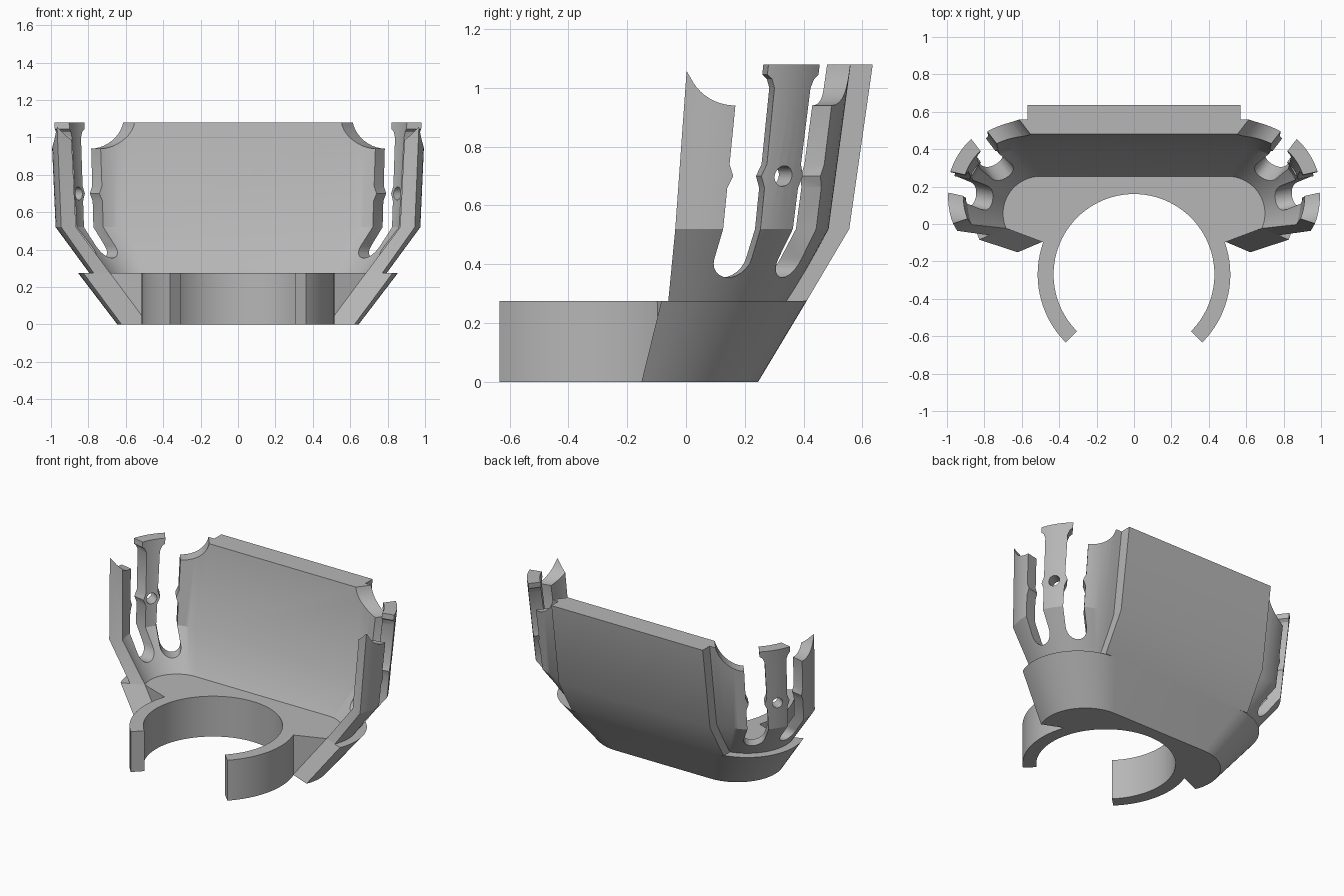
import bpy, bmesh, math
from mathutils import Vector

old = bpy.data.objects.get("Cube")
if old:
    bpy.data.objects.remove(old, do_unlink=True)

grey = bpy.data.materials.new("plain_grey")
grey.use_nodes = True
grey.diffuse_color = (0.47, 0.47, 0.47, 1)
grey.node_tree.nodes["Principled BSDF"].inputs["Base Color"].default_value = grey.diffuse_color

HEIGHT, FLOOR, BEND = 1.08, 0.275, 0.52
TIP = math.radians(-23)
RING_Y = -0.27
# Corner arc centre at each height: z, x, y
CENTRES = [(0, 0.36, -0.04), (FLOOR, 0.5, 0.055), (BEND, 0.6, 0.11), (HEIGHT, 0.6, 0.16)]


def centre(z):
    for (z0, x0, y0), (z1, x1, y1) in zip(CENTRES, CENTRES[1:]):
        if z <= z1 or z1 == HEIGHT:
            f = (z - z0) / (z1 - z0)
            return x0 + f * (x1 - x0), y0 + f * (y1 - y0)


def corner(z, radius, steps=24):
    """Right-hand arc from the front tip round to the back."""
    cx, cy = centre(z)
    angles = [TIP + (math.pi / 2 - TIP) * i / steps for i in range(steps + 1)]
    return [(cx + radius * math.cos(a), cy + radius * math.sin(a)) for a in angles]


def both_sides(half):
    return half + [(-x, y) for x, y in reversed(half)]


def loft(name, sections):
    """Solid skinned through closed rings of 3D points."""
    bm = bmesh.new()
    rings = [[bm.verts.new(p) for p in s] for s in sections]
    n = len(rings[0])
    for a, b in zip(rings, rings[1:]):
        for i in range(n):
            j = (i + 1) % n
            bm.faces.new((a[i], a[j], b[j], b[i]))
    bm.faces.new(rings[0][::-1])
    bm.faces.new(rings[-1])
    bmesh.ops.recalc_face_normals(bm, faces=bm.faces)
    mesh = bpy.data.meshes.new(name)
    bm.to_mesh(mesh)
    bm.free()
    ob = bpy.data.objects.new(name, mesh)
    bpy.context.collection.objects.link(ob)
    mesh.materials.append(grey)
    return ob


def cut(ob, cutters):
    for c in cutters:
        m = ob.modifiers.new("cut", 'BOOLEAN')
        m.operation, m.solver, m.object = 'DIFFERENCE', 'EXACT', c
    bpy.context.view_layer.update()
    mesh = bpy.data.meshes.new_from_object(ob.evaluated_get(bpy.context.evaluated_depsgraph_get()))
    ob.modifiers.clear()
    ob.data = mesh
    for c in cutters:
        bpy.data.objects.remove(c, do_unlink=True)


def finish(ob):
    bpy.ops.object.select_all(action='DESELECT')
    ob.select_set(True)
    bpy.context.view_layer.objects.active = ob
    bpy.ops.object.shade_smooth_by_angle(angle=math.radians(25))


def disc(radius, z, steps=96):
    return [(radius * math.cos(2 * math.pi * i / steps),
             RING_Y + radius * math.sin(2 * math.pi * i / steps), z) for i in range(steps)]


# Base block with flared sides and a round hole
sections = []
for z, outer, inner in ((0, 0.285, 0.13), (FLOOR, 0.355, 0.2)):
    half = [(0.4, -0.13), corner(z, inner)[0]] + corner(z, outer)
    sections.append([(x, y, z) for x, y in both_sides(half)])
base = loft("base", sections)
cut(base, [loft("hole_cutter", [disc(0.43, -0.1), disc(0.43, 0.5)])])
finish(base)

# Clip ring arms
for side, name in ((1, "left_clip_arm"), (-1, "right_clip_arm")):
    sections = []
    for i in range(25):
        a = math.radians(-45 + 68 * i / 24)
        c, s = math.cos(a) * side, math.sin(a)
        sections.append([(r * c, RING_Y + r * s, z)
                         for r, z in ((0.43, 0), (0.515, 0), (0.515, FLOOR), (0.43, FLOOR))])
    finish(loft(name, sections))

# Basket wall
sections = []
for z, outer, inner in ((FLOOR, 0.295, 0.2), (BEND, 0.375, 0.29), (HEIGHT, 0.4, 0.32)):
    loop = both_sides(corner(z, outer)) + both_sides(corner(z, inner))[::-1]
    sections.append([(x, y, z) for x, y in loop])
wall = loft("basket_wall", sections)


def radial_cutter(name, outline, degrees, side):
    """Extrudes a (sideways, height) outline outward through the corner."""
    a = math.radians(degrees)
    out, along = Vector((math.cos(a), math.sin(a))), Vector((-math.sin(a), math.cos(a)))
    rings = []
    for reach in (0.1, 0.7):
        ring = []
        for t, z in outline:
            p = Vector(centre(z)) + out * reach + along * t
            ring.append((p.x * side, p.y, z))
        rings.append(ring)
    return loft(name, rings)


def slot_outline(front):
    """Slot with round end, small nibs, and a scooped top on the outer edge."""
    w, low, lip, scoop = 0.065, 0.42, 0.94, 0.17
    pts = [(w * math.cos(math.pi * (1 + i / 12)), low + w * math.sin(math.pi * (1 + i / 12)))
           for i in range(13)]
    nib = [(w, BEND), (w, 0.66), (w - 0.016, 0.7), (w, 0.74)]
    post = nib + [(w, 1.0), (w - 0.012, 1.03), (w - 0.03, 1.045), (w - 0.03, 1.2)]
    edge = nib + [(w, lip)]
    last = 62 if front else 82
    for i in range(1, 11):
        a = math.radians(last * i / 10)
        edge.append((w + scoop * math.sin(a), lip + scoop * (1 - math.cos(a))))
    edge.append((0.32 if front else 0.235, 1.2))
    pts += post + [(-t, z) for t, z in reversed(edge)]
    return pts if front else [(-t, z) for t, z in pts]


round_hole = [(0.035 * math.cos(i * math.pi / 12), 0.7 + 0.035 * math.sin(i * math.pi / 12))
              for i in range(24)]
cutters = []
for side in (1, -1):
    cutters.append(radial_cutter("front_slot_cutter", slot_outline(True), 12.5, side))
    cutters.append(radial_cutter("back_slot_cutter", slot_outline(False), 52.5, side))
    cutters.append(radial_cutter("hole_cutter", round_hole, 32.5, side))
cut(wall, cutters)
finish(wall)

# Raised back panel
profile = [(0.33, FLOOR), (0.41, FLOOR), (0.555, BEND), (0.635, HEIGHT), (0.5, HEIGHT), (0.43, BEND)]
finish(loft("back_panel", [[(x, y, z) for y, z in profile] for x in (-0.57, 0.57)]))
